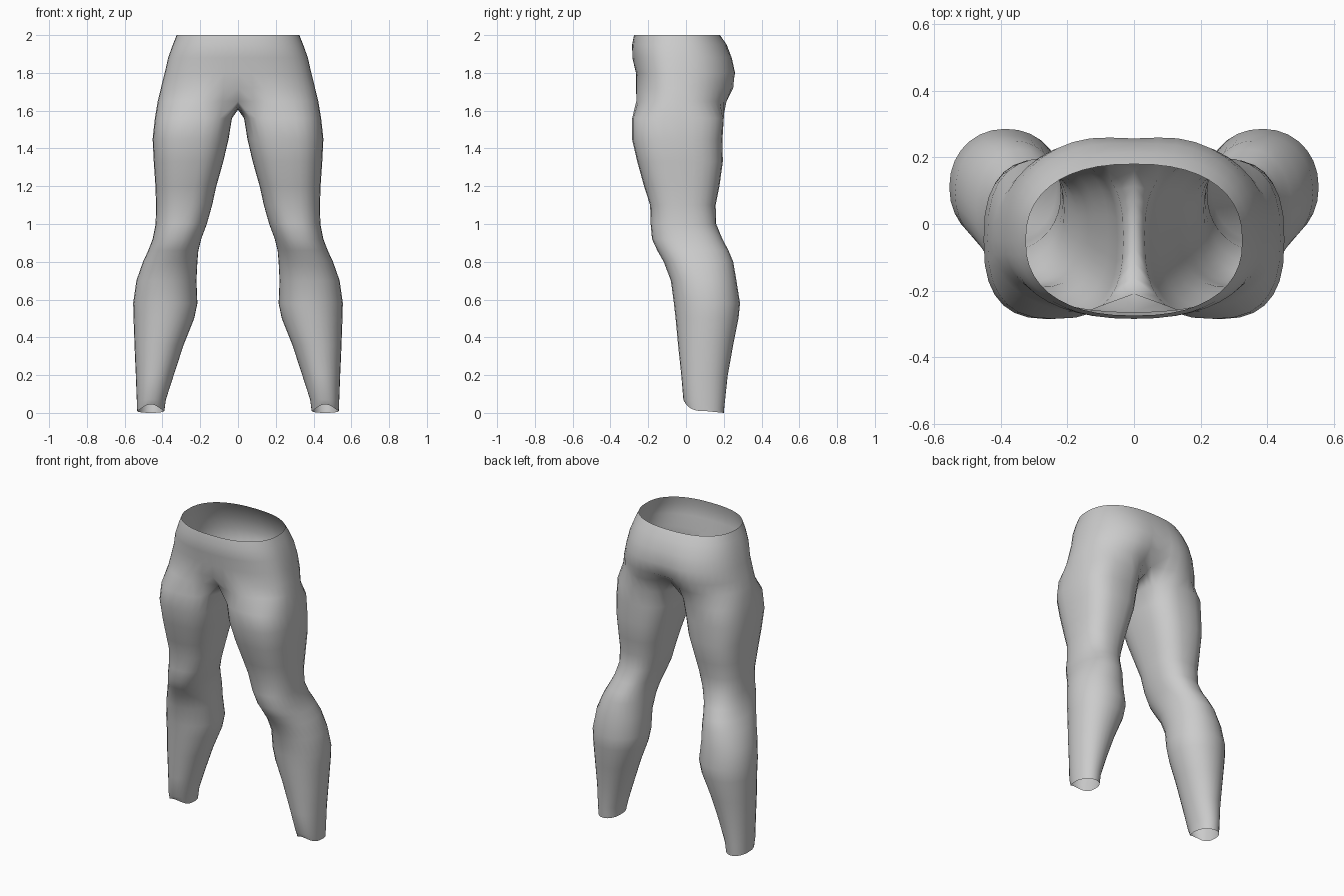
import bpy, bmesh, math

if "Cube" in bpy.data.objects:
    bpy.data.objects.remove(bpy.data.objects["Cube"])

OUTER, INNER = 22, 8            # segments outside / inside of the thigh
A0, A1 = math.radians(-50), math.radians(230)

# Hip rings: z, half width, front y, back y, front dip, cleft dip
HIPS = [
    (2.00, .325, -.275, .18, 0, 0), (1.95, .345, -.285, .215, 0, 0),
    (1.88, .37, -.284, .25, 0, .008), (1.80, .388, -.265, .272, 0, .015),
    (1.72, .408, -.272, .267, .01, .03), (1.65, .425, -.284, .24, .075, .08),
]
# Leg rings: z, inner x, outer x, front y, back y
LEG = [
    (1.56, .032, .44, -.285, .20), (1.45, .05, .452, -.286, .193),
    (1.33, .078, .446, -.258, .195), (1.20, .115, .437, -.222, .177),
    (1.10, .137, .434, -.19, .157), (1.00, .165, .436, -.187, .16),
    (.92, .195, .452, -.18, .193), (.86, .21, .475, -.152, .225),
    (.80, .215, .503, -.118, .25), (.70, .22, .538, -.08, .267),
    (.58, .215, .555, -.064, .286), (.50, .232, .553, -.055, .278),
    (.36, .288, .548, -.042, .25), (.20, .34, .541, -.025, .221),
    (.07, .382, .536, -.014, .207), (.01, .39, .534, .0, .20),
]


def spow(v, p):
    return math.copysign(abs(v) ** p, v)


def hip_ring(z, hx, yf, yb, df, db):
    """Half ring from the front midline round the hip to the back midline."""
    yc, pts = -.05, []
    for i in range(OUTER + 1):
        t = math.pi * i / OUTER
        p = 2 / 2.35
        x = hx * abs(math.sin(t)) ** p if 0 < i < OUTER else 0
        c = spow(math.cos(t), p)
        y = yc - c * ((yc - yf) if c > 0 else (yb - yc))
        dip = math.exp(-(x / .11) ** 2)
        pts.append((x, y + (df if c > 0 else -db) * dip, z))
    return pts


def leg_ring(z, xi, xo, yf, yb):
    """Closed ring, starting at the inner front corner."""
    p = 2 / (2.1 + .55 * min(1, max(0, (z - .8) / .5)))
    pts = []
    for i in range(OUTER + INNER):
        if i <= OUTER:
            t = A0 + (A1 - A0) * i / OUTER
        else:
            t = A1 + (2 * math.pi + A0 - A1) * (i - OUTER) / INNER
        x = (xi + xo) / 2 + (xo - xi) / 2 * spow(math.sin(t), p)
        y = (yf + yb) / 2 - (yb - yf) / 2 * spow(math.cos(t), p)
        hem = 0
        if z < .05:             # hem lifted at the front, lowest behind
            hem = .035 * max(0, math.cos(t)) ** 3 - .01 * max(0, -math.cos(t))
        pts.append((x, y, z + hem))
    return pts


bm = bmesh.new()


def add(pts):
    return [bm.verts.new(p) for p in pts]


def bridge(a, b, closed):
    n = len(a)
    for i in range(n if closed else n - 1):
        j = (i + 1) % n
        bm.faces.new((a[i], b[i], b[j], a[j]))


# Hips
hips = [add(hip_ring(*r)) for r in HIPS]
for a, b in zip(hips, hips[1:]):
    bridge(a, b, False)

# Crotch seam closes the last hip ring along the midline
low = hips[-1]
y0, y1, z0 = low[0].co.y, low[-1].co.y, low[0].co.z
seam = [(0, y1 + (y0 - y1) * k / INNER, z0 - .045 * math.sin(math.pi * k / INNER) ** .7)
        for k in range(1, INNER)]
rings = [low + add(seam)] + [add(leg_ring(*r)) for r in LEG]

# Leg
for a, b in zip(rings, rings[1:]):
    bridge(a, b, True)

bmesh.ops.recalc_face_normals(bm, faces=bm.faces)
# Open shell: make sure the outermost face points outward
far = max(bm.faces, key=lambda f: f.calc_center_median().x)
if far.normal.x < 0:
    bmesh.ops.reverse_faces(bm, faces=bm.faces)

mesh = bpy.data.meshes.new("trousers")
bm.to_mesh(mesh)
bm.free()
trousers = bpy.data.objects.new("trousers", mesh)
bpy.context.collection.objects.link(trousers)

grey = bpy.data.materials.new("light_grey")
grey.diffuse_color = (.6, .6, .6, 1)
grey.use_nodes = True
grey.node_tree.nodes["Principled BSDF"].inputs["Base Color"].default_value = grey.diffuse_color
mesh.materials.append(grey)

# Second leg
mirror = trousers.modifiers.new("mirror", 'MIRROR')
mirror.use_clip = True
mirror.merge_threshold = .0005

bpy.context.view_layer.objects.active = trousers
trousers.select_set(True)
bpy.ops.object.shade_smooth()
